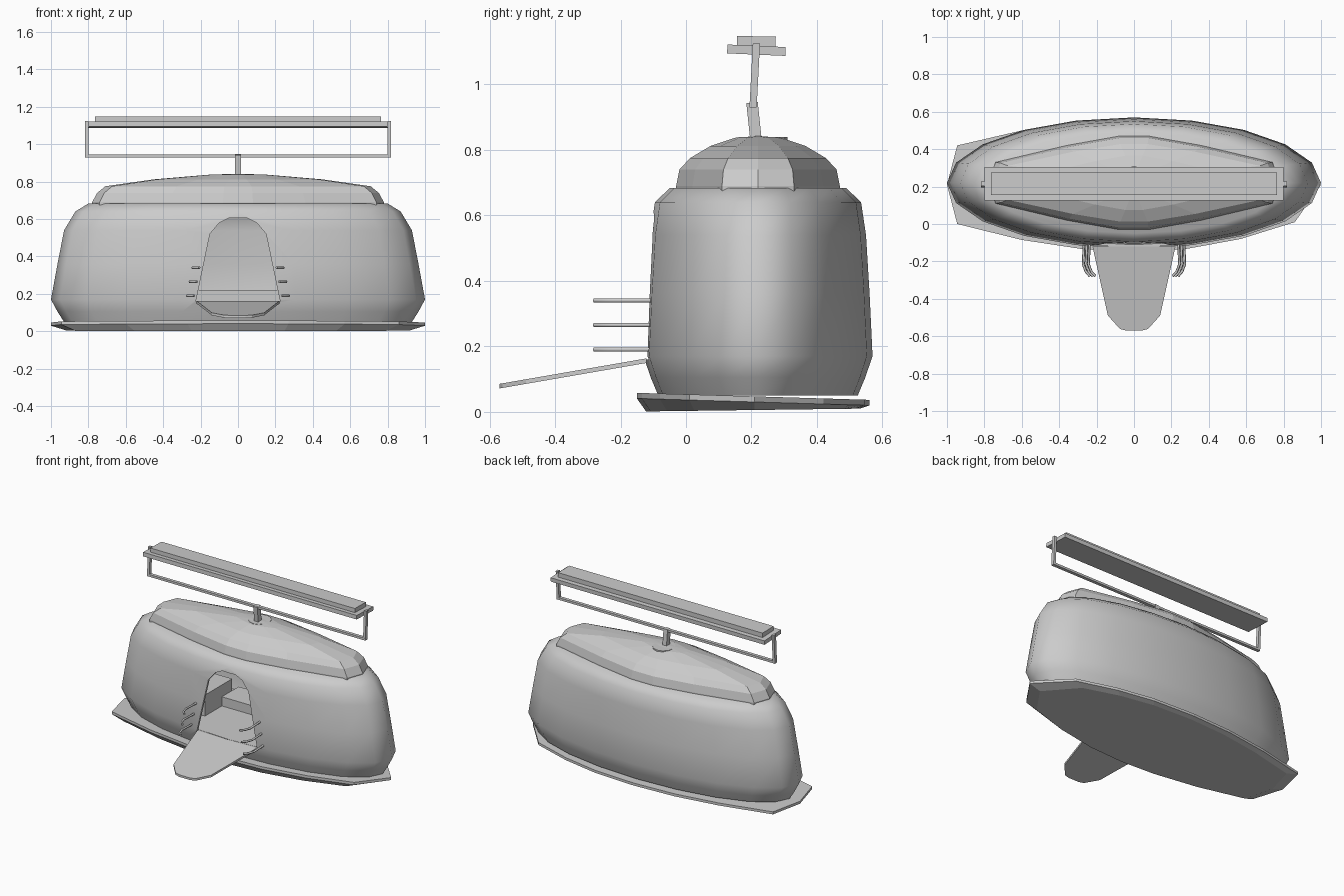
import bpy, bmesh, math
from mathutils import Vector

if "Cube" in bpy.data.objects:
    bpy.data.objects.remove(bpy.data.objects["Cube"])


def make_object(name, bm):
    bmesh.ops.recalc_face_normals(bm, faces=bm.faces)
    mesh = bpy.data.meshes.new(name)
    bm.to_mesh(mesh)
    bm.free()
    ob = bpy.data.objects.new(name, mesh)
    bpy.context.collection.objects.link(ob)
    return ob


def loft(name, rings):
    """Skin a list of equal-length point rings and cap both ends."""
    bm = bmesh.new()
    loops = [[bm.verts.new(p) for p in ring] for ring in rings]
    n = len(loops[0])
    for a, b in zip(loops, loops[1:]):
        for i in range(n):
            j = (i + 1) % n
            bm.faces.new((a[i], a[j], b[j], b[i]))
    bm.faces.new(loops[0][::-1])
    bm.faces.new(loops[-1])
    return make_object(name, bm)


def ellipse(rx, ry, z, cy=0.22, n=20):
    return [(rx * math.cos(2 * math.pi * i / n), cy + ry * math.sin(2 * math.pi * i / n), z)
            for i in range(n)]


def box(name, x, y, z, tilt=0.0):
    ob = loft(name, [[(sx * (x[1] - x[0]) / 2, sy * (y[1] - y[0]) / 2, sz * (z[1] - z[0]) / 2)
                      for sx, sy in ((-1, -1), (1, -1), (1, 1), (-1, 1))] for sz in (-1, 1)])
    ob.location = [(a[0] + a[1]) / 2 for a in (x, y, z)]
    ob.rotation_euler.x = tilt
    return ob


def smooth(ob, angle):
    bpy.ops.object.select_all(action='DESELECT')
    ob.select_set(True)
    bpy.context.view_layer.objects.active = ob
    bpy.ops.object.shade_smooth_by_angle(angle=math.radians(angle))


def tube(name, points, radius):
    curve = bpy.data.curves.new(name, 'CURVE')
    curve.dimensions = '3D'
    curve.bevel_depth = radius
    curve.bevel_resolution = 1
    curve.use_fill_caps = True
    spline = curve.splines.new('POLY')
    spline.points.add(len(points) - 1)
    for p, co in zip(spline.points, points):
        p.co = (*co, 1)
    ob = bpy.data.objects.new(name, curve)
    bpy.context.collection.objects.link(ob)
    return ob


# Hull: stacked ellipses, hollowed, with an arched doorway
hull = loft("hull", [ellipse(rx, ry, z) for rx, ry, z in (
    (0.93, 0.305, 0.05), (0.965, 0.328, 0.105), (1.0, 0.35, 0.17), (0.965, 0.341, 0.36),
    (0.93, 0.33, 0.54), (0.87, 0.315, 0.64), (0.80, 0.27, 0.683))])

half_door = [(0.225, 0.16), (0.15, 0.52), (0.10, 0.58), (0.05, 0.605)]
door = half_door + [(-x, z) for x, z in reversed(half_door)]
cutter = loft("doorway_cutter", [[(x, y, z) for x, z in door] for y in (-0.4, 0.04)])
cutter.hide_render = True
cutter.hide_viewport = False

mod = hull.modifiers.new("thickness", 'SOLIDIFY')
mod.thickness = 0.015
mod.offset = -1
mod = hull.modifiers.new("doorway", 'BOOLEAN')
mod.operation = 'DIFFERENCE'
mod.solver = 'EXACT'
mod.object = cutter
bpy.context.view_layer.objects.active = hull
for m in [m.name for m in hull.modifiers]:
    bpy.ops.object.modifier_apply(modifier=m)
bpy.data.objects.remove(cutter)
smooth(hull, 50)

# Interior floor and benches seen through the doorway
loft("cabin_floor", [ellipse(0.97, 0.325, z) for z in (0.14, 0.158)])
box("back_bench", (-0.31, 0.31), (0.27, 0.45), (0.158, 0.22))
for side, x in (("left", (-0.65, -0.31)), ("right", (0.31, 0.65))):
    box(side + "_bench", x, (0.09, 0.38), (0.158, 0.30))

# Base plate: uneven faceted outline, slightly tilted, with a tapered underside
outline = [(-1, 0.21), (-0.945, 0.0), (-0.6, -0.085), (-0.27, -0.135), (0, -0.15), (0.27, -0.135),
           (0.57, -0.08), (0.86, 0.01), (1, 0.21), (0.81, 0.42), (0.55, 0.5), (0.3, 0.545),
           (0, 0.56), (-0.3, 0.545), (-0.6, 0.5), (-0.945, 0.42)]


def plate_ring(scale, z, slope):
    return [(x * scale, 0.2 + (y - 0.2) * scale, z - slope * (y - 0.2)) for x, y in outline]


loft("base_plate", [plate_ring(0.92, 0.005, -0.012), plate_ring(1, 0.03, 0.03),
                    plate_ring(1, 0.047, 0.03)])

# Faceted roof dome
half = [(0.78, 0.0), (0.74, 0.11), (0.36, 0.20), (0.08, 0.25)]
plan = half + [(-x, y) for x, y in reversed(half)]
plan += [(x, -y) for x, y in reversed(plan) if y > 0]
loft("roof_dome", [[(x * sx, 0.22 + y * sy, z) for x, y in plan] for sx, sy, z in (
    (1.0, 1.0, 0.67), (1.0, 1.0, 0.69), (0.965, 0.96, 0.74), (0.91, 0.83, 0.775),
    (0.58, 0.58, 0.812), (0.2, 0.28, 0.837), (0.02, 0.03, 0.842))])
loft("mast_collar", [ellipse(0.07, 0.075, z, 0.235, 12) for z in (0.828, 0.84)])

# Boarding ramp, hinged at the doorway sill
hinge, tip = Vector((0, -0.12, 0.163)), Vector((0, -0.57, 0.085))
half_ramp = [(0.222, 0.0), (0.14, 0.82), (0.075, 0.98), (0.04, 1.0)]
ramp = half_ramp + [(-x, t) for x, t in reversed(half_ramp)]
loft("ramp", [[hinge.lerp(tip, t) + Vector((x, 0, dz)) for x, t in ramp]
              for dz in (-0.014, 0.0)])

# Hooked handrails on both sides of the door
for side, s in (("left", -1), ("right", 1)):
    for i, (x, z) in enumerate(((0.272, 0.19), (0.257, 0.265), (0.243, 0.34))):
        tube(f"{side}_rail_{i + 1}", [(s * (x - 0.005), -0.10, z), (s * x, -0.215, z),
                                      (s * (x - 0.015), -0.255, z), (s * (x - 0.037), -0.28, z)], 0.007)

# Roof mast, frame and panel
box("mast", (-0.015, 0.015), (0.19, 0.225), (0.835, 0.945), math.radians(6))
box("frame_bar", (-0.815, 0.815), (0.194, 0.216), (0.93, 0.945))
for side, s in (("left", -1), ("right", 1)):
    box(side + "_frame_arm", sorted((s * 0.80, s * 0.817)), (0.199, 0.221), (0.93, 1.125),
        math.radians(-3))
box("panel_lower", (-0.8, 0.8), (0.126, 0.304), (1.091, 1.118), math.radians(-2.5))
box("panel_upper", (-0.765, 0.765), (0.156, 0.274), (1.115, 1.147), math.radians(-1))
